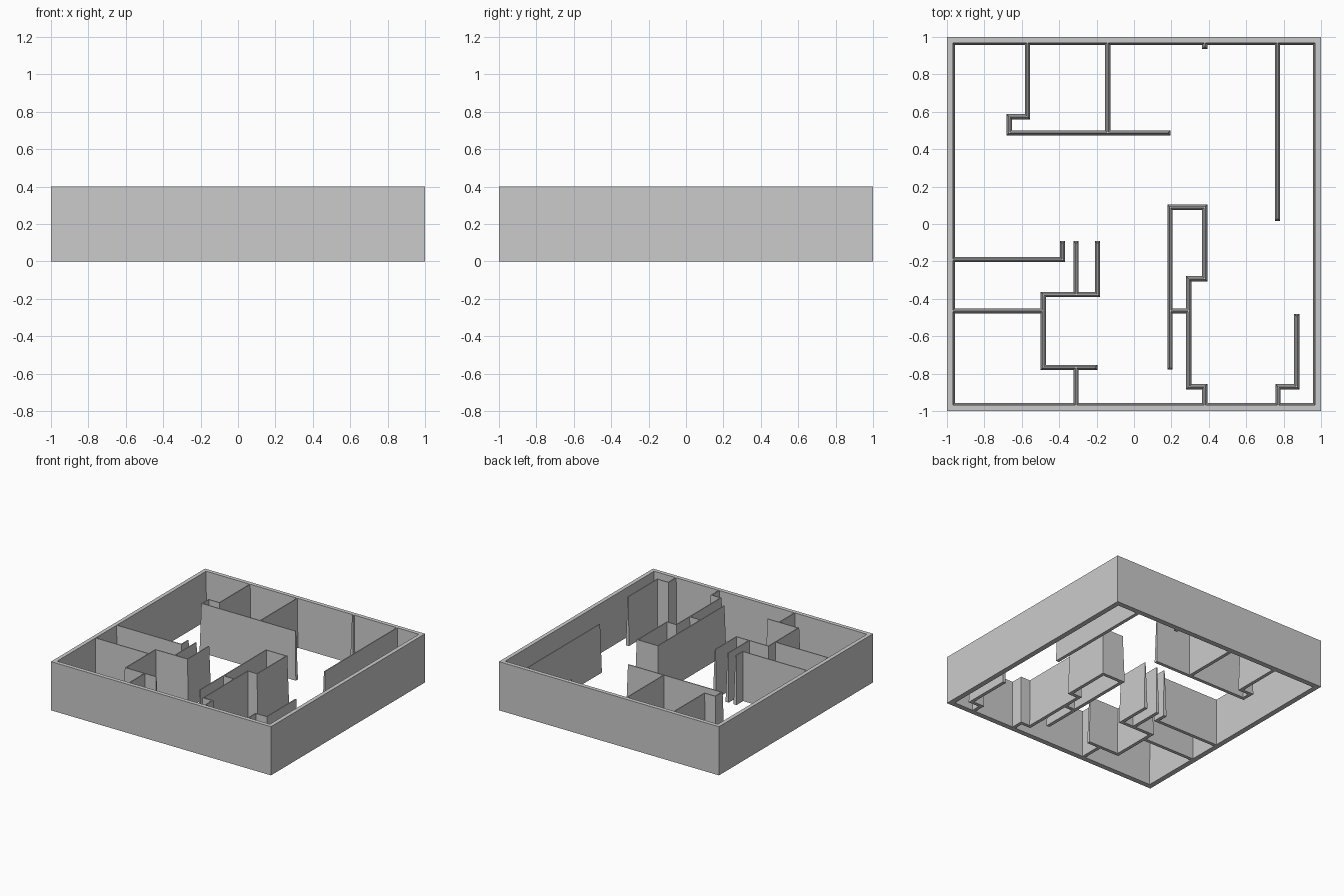
import bpy
import bmesh

HEIGHT = 0.4
BASE_HALF = 0.014   # half thickness of an inner wall at the floor
TOP_HALF = 0.004    # half thickness of an inner wall at the top
RIM_BASE, RIM_TOP = 0.957, 0.967   # inner faces of the outer wall
EDGE = 0.97         # partitions run into the outer wall here

cube = bpy.data.objects.get("Cube")
if cube:
    bpy.data.objects.remove(cube, do_unlink=True)

grey = bpy.data.materials.new("wall_grey")
grey.use_nodes = True
colour = (0.6, 0.6, 0.6, 1)
grey.diffuse_color = colour
grey.node_tree.nodes["Principled BSDF"].inputs["Base Color"].default_value = colour


def finish(name, bm):
    bmesh.ops.recalc_face_normals(bm, faces=bm.faces)
    mesh = bpy.data.meshes.new(name)
    bm.to_mesh(mesh)
    bm.free()
    mesh.materials.append(grey)
    obj = bpy.data.objects.new(name, mesh)
    bpy.context.collection.objects.link(obj)


def ring(bm, x0, x1, y0, y1, z):
    return [bm.verts.new((x, y, z)) for x, y in ((x0, y0), (x1, y0), (x1, y1), (x0, y1))]


def bridge(bm, a, b):
    for i in range(4):
        j = (i + 1) % 4
        bm.faces.new((a[i], a[j], b[j], b[i]))


def partition(name, *points):
    """Tapered wall along a path; each straight run is a drafted block."""
    bm = bmesh.new()
    for (ax, ay), (bx, by) in zip(points, points[1:]):
        rings = []
        for half, z in ((BASE_HALF, 0), (TOP_HALF, HEIGHT)):
            rings.append(ring(bm, min(ax, bx) - half, max(ax, bx) + half,
                              min(ay, by) - half, max(ay, by) + half, z))
        bridge(bm, *rings)
        for r in rings:
            bm.faces.new(r)
    finish(name, bm)


# Outer wall: upright outside, slightly drafted inside, open floor
bm = bmesh.new()
loops = [ring(bm, -s, s, -s, s, z) for s, z in
         ((1, 0), (1, HEIGHT), (RIM_TOP, HEIGHT), (RIM_BASE, 0))]
for i in range(4):
    bridge(bm, loops[i], loops[(i + 1) % 4])
finish("outer_wall", bm)

# Back rooms
partition("back_room_wall", (-0.57, EDGE), (-0.57, 0.573), (-0.667, 0.573),
          (-0.667, 0.487), (0.18, 0.487))
partition("back_room_divider", (-0.14, EDGE), (-0.14, 0.487))
partition("back_stub", (0.378, EDGE), (0.378, 0.95))
partition("side_corridor_wall", (0.767, EDGE), (0.767, 0.03))

# Central closet block and front hall
partition("closet_wall", (0.193, -0.765), (0.193, 0.09), (0.378, 0.09), (0.378, -0.293),
          (0.293, -0.293), (0.293, -0.87), (0.378, -0.87), (0.378, -EDGE))
partition("closet_divider", (0.193, -0.465), (0.293, -0.465))

# Front rooms on the -x side
partition("side_room_wall", (-EDGE, -0.19), (-0.382, -0.19), (-0.382, -0.105))
partition("side_room_divider", (-EDGE, -0.465), (-0.485, -0.465))
partition("alcove_divider", (-0.31, -0.105), (-0.31, -0.377))
partition("alcove_wall", (-0.195, -0.105), (-0.195, -0.377), (-0.485, -0.377),
          (-0.485, -0.767), (-0.21, -0.767))
partition("front_room_divider", (-0.31, -0.767), (-0.31, -EDGE))

# Front corner room on the +x side
partition("corner_room_wall", (0.87, -0.495), (0.87, -0.87), (0.77, -0.87), (0.77, -EDGE))
